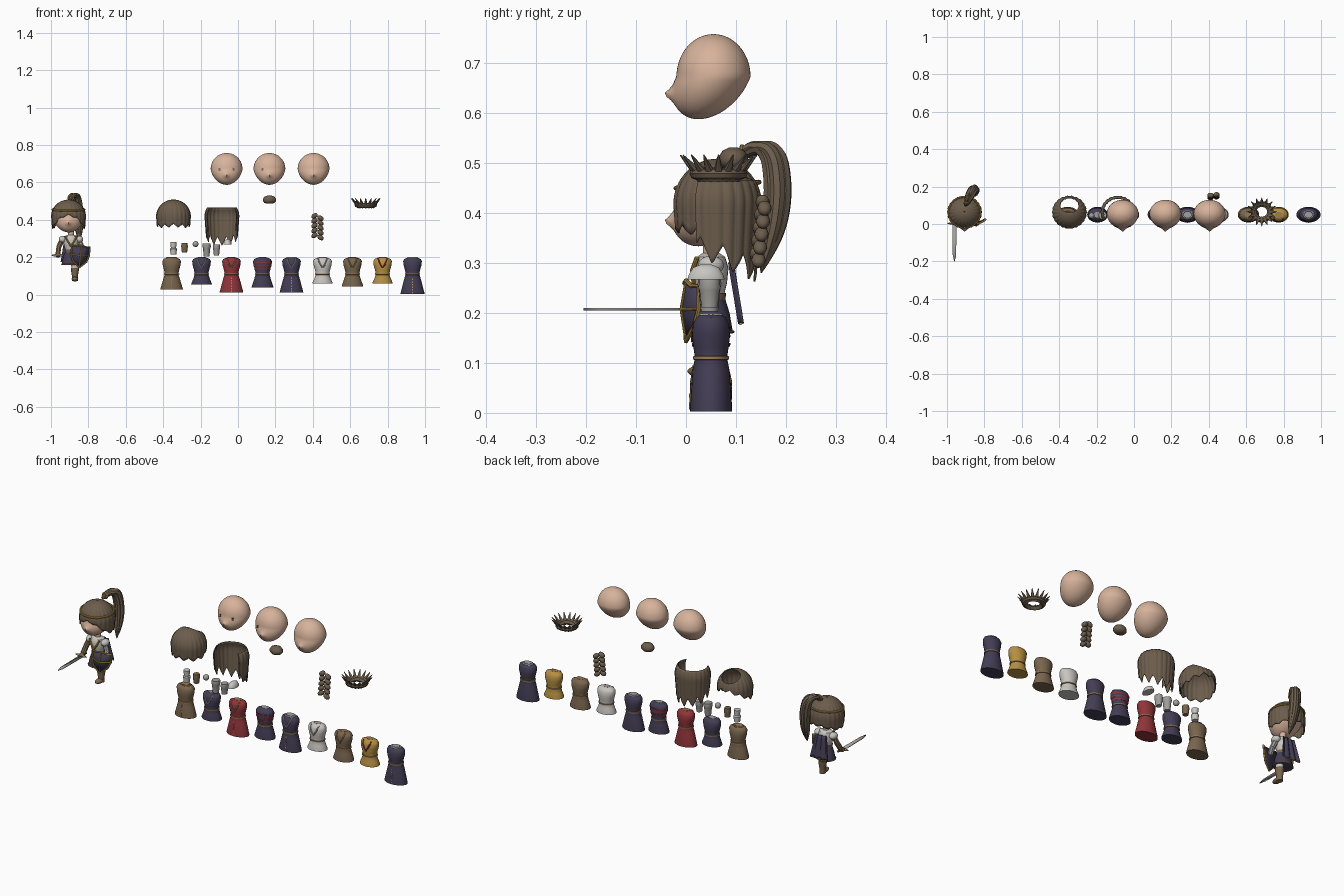
import bpy, bmesh
from math import sin, cos, pi, exp, sqrt, atan2
from mathutils import Matrix, Vector

cube = bpy.data.objects.get("Cube")
if cube:
    bpy.data.objects.remove(cube, do_unlink=True)
made = []


def material(name, rgb):
    m = bpy.data.materials.new(name)
    m.use_nodes = True
    m.diffuse_color = (*rgb, 1)
    m.node_tree.nodes["Principled BSDF"].inputs["Base Color"].default_value = (*rgb, 1)
    return m


skin = material("skin", (.68, .45, .33))
hair = material("hair brown", (.15, .11, .073))
navy = material("navy cloth", (.056, .047, .09))
red = material("red cloth", (.28, .035, .042))
gold = material("gold cloth", (.47, .28, .055))
white = material("white cloth", (.58, .56, .53))
steel = material("steel", (.36, .35, .33))
leather = material("leather", (.19, .13, .075))
bronze = material("bronze trim", (.33, .2, .09))
dark = material("dark line", (.03, .022, .018))


def finish(name, bm, mat, thick=0):
    bmesh.ops.remove_doubles(bm, verts=bm.verts, dist=1e-5)
    bmesh.ops.recalc_face_normals(bm, faces=bm.faces)
    me = bpy.data.meshes.new(name)
    bm.to_mesh(me)
    bm.free()
    me.materials.append(mat)
    ob = bpy.data.objects.new(name, me)
    bpy.context.collection.objects.link(ob)
    if thick:
        mod = ob.modifiers.new("thickness", 'SOLIDIFY')
        mod.thickness = thick
    made.append(ob)
    return ob


def grid(name, fn, nu, nv, mat, closed=True, cap=False, thick=0):
    """Surface from fn(u, v), with u running around and v running along."""
    bm = bmesh.new()
    cols = nu if closed else nu + 1
    rows = [[bm.verts.new(fn(i / nu, j / nv)) for i in range(cols)] for j in range(nv + 1)]
    for a, b in zip(rows, rows[1:]):
        for i in range(nu):
            k = (i + 1) % cols
            bm.faces.new((a[i], a[k], b[k], b[i]))
    if cap:
        bm.faces.new(rows[0])
        bm.faces.new(rows[-1])
    return finish(name, bm, mat, thick)


def loft(name, x, y, rings, mat, n=24):
    """Stacked ellipses given as (z, x radius, y radius)."""
    def fn(u, v):
        z, rx, ry = rings[round(v * (len(rings) - 1))]
        return x + rx * cos(2 * pi * u), y + ry * sin(2 * pi * u), z
    return grid(name, fn, n, len(rings) - 1, mat, cap=True)


def tube(name, pts, mat, r=.004, radii=None, cyclic=False, smooth=False):
    cu = bpy.data.curves.new(name, 'CURVE')
    cu.dimensions = '3D'
    cu.bevel_depth, cu.bevel_resolution, cu.use_fill_caps = r, 2, True
    sp = cu.splines.new('NURBS' if smooth else 'POLY')
    sp.points.add(len(pts) - 1)
    for i, p in enumerate(pts):
        sp.points[i].co = (*p, 1)
        sp.points[i].radius = radii[i] if radii else 1
    sp.use_cyclic_u = cyclic
    if smooth:
        sp.order_u, sp.use_endpoint_u, sp.resolution_u = 3, True, 6
    tmp = bpy.data.objects.new(name, cu)
    bpy.context.collection.objects.link(tmp)
    deps = bpy.context.evaluated_depsgraph_get()
    bm = bmesh.new()
    bm.from_mesh(bpy.data.meshes.new_from_object(tmp.evaluated_get(deps)))
    bpy.data.objects.remove(tmp, do_unlink=True)
    return finish(name, bm, mat)


def blobs(name, mats, mat, kind="ball"):
    bm = bmesh.new()
    for m in mats:
        if kind == "ball":
            bmesh.ops.create_uvsphere(bm, u_segments=14, v_segments=9, radius=1, matrix=m)
        elif kind == "cone":
            bmesh.ops.create_cone(bm, cap_ends=True, segments=8, radius1=1, radius2=.1, depth=2, matrix=m)
        else:
            bmesh.ops.create_cube(bm, size=2, matrix=m)
    return finish(name, bm, mat)


def place(loc, scale, rz=0, ry=0):
    return (Matrix.Translation(loc) @ Matrix.Rotation(rz, 4, 'Z') @ Matrix.Rotation(ry, 4, 'Y')
            @ Matrix.Diagonal((*scale, 1)))


def head(name, x, z):
    def fn(u, v):
        a, t = 2 * pi * u, pi * v
        dx, dy, dz = sin(t) * cos(a), sin(t) * sin(a), cos(t)
        low, d2 = max(0, -dz), dx * dx + (dz + .41) ** 2
        nose = (.005 * exp(-d2 / .08) + .013 * exp(-d2 / .015)) if dy < 0 else 0
        return (x + .085 * dx * (1 - .12 * low), .055 + .074 * dy - .03 * low - nose, z + .085 * dz)
    return grid(name, fn, 48, 32, skin)


def hair_shell(name, x, top, bottom, jag, a0=0, a1=2 * pi, nv=14):
    """Ribbed hair; azimuth 0 is the back, pi the front; edges are polar angles."""
    def fn(u, v):
        a = a0 + (a1 - a0) * u
        saw = abs((a * 3.5) % 2 - 1)
        s0 = top(a)
        s = s0 + (bottom(a) + jag * saw - s0) * v
        h = sin(min(s, pi / 2)) * (1 - .07 * max(0, s - pi / 2)) * (1 + .035 * abs(sin(a * 11)))
        zz = cos(s) if s < pi / 2 else pi / 2 - s
        return x + .09 * h * sin(a), .063 + .086 * h * cos(a), .418 + .09 * zz
    return grid(name, fn, 132, nv, hair, closed=a1 - a0 > 6, thick=.004)


# Spare heads with small eye marks
for i, x in enumerate((-.061, .168, .404)):
    head("spare_head_%d" % (i + 1), x, .672)
    sides = ((-1, 1), (-1,), ())[i]
    if sides:
        blobs("eye_marks_%d" % (i + 1), [place((x + s * .037, -.013, .668 + k * .005), (.005, .003, .0008))
                                         for s in sides for k in (-1, 0, 1)], dark, "box")

# Spare hair pieces
hair_shell("fringe_hair", -.345, lambda a: .02 + 1.05 * max(0, cos(a)) ** .7,
           lambda a: 1.72 - .3 * cos(a) + .25 * sin(a) ** 2, .2)
hair_shell("long_back_hair", -.086, lambda a: 1.02, lambda a: 2.45 + .35 * cos(a), .5, -2.1, 2.1)
loft("hair_bun", .168, .095, [(.486, .012, .01), (.49, .027, .022), (.5, .035, .029), (.512, .035, .029),
                              (.524, .026, .022), (.53, .01, .01)], hair)
blobs("hanging_braid", [place((.425 + s * .016, .155 - k * .003 + .002 * s, .415 - k * .026 - .006 * s),
                              (.019, .014, .013), 0, s * .6) for k in range(5) for s in (-1, 1)], hair)
ring = [2 * pi * k / 16 for k in range(16)]
blobs("crown_braid_leaves", [place((.683 + .058 * cos(a), .065 + .055 * sin(a), .492), (.011, .014, .032), a, .75)
                             for a in ring], hair, "cone")
tube("crown_braid_core", [(.683 + .048 * cos(a), .065 + .046 * sin(a), .478) for a in ring], hair, .012, cyclic=True)

# Loose arm and armour pieces
loft("white_sleeve", -.345, .045, [(.215, .015, .017), (.245, .019, .02), (.25, .014, .015), (.28, .017, .018)], white, 16)
loft("leather_cuff", -.286, .045, [(.225, .014, .015), (.25, .017, .018), (.258, .018, .019), (.275, .016, .017)], leather, 16)
blobs("elbow_ball", [place((-.227, .045, .27), (.016, .016, .016))], steel)
loft("steel_bracer", -.168, .047, [(.203, .015, .017), (.25, .02, .022), (.256, .023, .024), (.272, .021, .022)], steel, 16)
loft("steel_sleeve", -.115, .047, [(.21, .014, .016), (.245, .018, .02), (.25, .02, .022), (.268, .018, .02)], steel, 16)
loft("shoulder_plate", -.056, .04, [(.267, .022, .037), (.275, .022, .035), (.29, .016, .026), (.297, .005, .01)], white, 20)

# Row of dresses: x, hem height, cloth, decorations
dresses = [(-.355, .027, leather, "buttons collar"), (-.195, .053, navy, "lapel"),
           (-.035, .01, red, "buttons lapel"), (.131, .037, navy, "stripes"),
           (.286, .01, navy, "buttons lapel collar"), (.452, .059, white, "lapel"),
           (.612, .043, leather, "lapel"), (.773, .059, gold, "redlapel"), (.933, .003, navy, "buttons collar")]
for i, (x, hem, cloth, deco) in enumerate(dresses):
    n = "_%d" % (i + 1)
    w = .054 + (.06 - hem) * .18
    rings = [(hem, w, .042), (hem + .004, w, .042), (.085, .044, .037), (.11, .036, .032), (.13, .04, .035),
             (.155, .047, .038), (.178, .05, .036), (.19, .044, .03), (.196, .03, .022), (.199, .022, .017)]
    loft("dress" + n, x, .05, rings, cloth, 32)

    def front(dx, z):
        """Point on the front of the dress."""
        for (z0, a0, b0), (z1, a1, b1) in zip(rings, rings[1:]):
            if z0 <= z <= z1:
                t = (z - z0) / (z1 - z0)
                rx, ry = a0 + (a1 - a0) * t, b0 + (b1 - b0) * t
                return x + dx, .05 - ry * sqrt(max(0, 1 - (dx / rx) ** 2)), z

    loft("belt" + n, x, .05, [(.106, .037, .033), (.107, .041, .036), (.113, .041, .036), (.114, .037, .033)], bronze, 32)
    loft("neck_opening" + n, x, .05, [(.196, .02, .015), (.2, .02, .015)],
         bronze if cloth in (gold, leather, red) else steel)
    if "buttons" in deco:
        count = int((.1 - hem) / .014)
        blobs("front_buttons" + n, [place(front(0, hem + .008 + k * .014), (.0018, .002, .004))
                                    for k in range(count)], gold, "box")
    if "lapel" in deco:
        trim = red if "red" in deco else steel if cloth in (navy, white) else bronze
        for s, side in ((-1, "right"), (1, "left")):
            tube(side + "_lapel" + n, [front(s * d, z) for d, z in ((.024, .193), (.02, .178), (.012, .16), (.001, .143))],
                 trim, .004)
    if "collar" in deco:
        tube("collar" + n, [(x + .026 * cos(a), .05 + .02 * sin(a), .196) for a in ring],
             white if cloth == navy else bronze, .004, cyclic=True)
    if "stripes" in deco:
        for z, r in ((.136, .042), (.152, .0465), (.169, .0495)):
            loft("red_stripe" + n, x, .05, [(z - .004, r - .001, .0365), (z, r + .001, .0385), (z + .004, r + .001, .0385)], red, 32)

# Figure: head and hair
cx = -.906
head("figure_head", cx, .418)
hair_shell("figure_hair", cx, lambda a: .01,
           lambda a: 1.95 - .5 * max(0, -cos(a)) ** 2 + .25 * sin(a) ** 2, .12)
band = [2 * pi * k / 32 for k in range(32)]
tube("gold_headband", [(cx + .086 * cos(a), .063 + .083 * sin(a), .455 + .006 * sin(a)) for a in band], gold, .005, cyclic=True)
for k in range(5):
    o, q = .013 * cos(k * 2 * pi / 5), .013 * sin(k * 2 * pi / 5)
    tube("ponytail_lock_%d" % (k + 1),
         [(-.9, .1, .505), (-.885 + o, .135 + q, .535), (-.865 + o, .175 + q, .525), (-.855 + o, .185 + q, .45),
          (-.853 + o, .178 + q, .38), (-.85 + o / 2, .162 + q / 2, .32), (-.848, .15, .28)],
         hair, .015, [.5, .8, 1, 1.1, 1, .7, .1], smooth=True)
tube("ponytail_tie", [(-.893 + .014 * cos(a), .112, .518 + .014 * sin(a)) for a in ring], gold, .005, cyclic=True)

# Figure: body and clothes
bx = -.893
loft("figure_neck", bx, .05, [(.3, .016, .016), (.345, .016, .016)], skin, 12)
loft("figure_chest", bx, .05, [(.235, .029, .026), (.26, .036, .032), (.29, .043, .035), (.312, .036, .028), (.32, .018, .016)], white)
loft("figure_belt", bx, .05, [(.226, .032, .029), (.24, .033, .03)], leather)
loft("figure_skirt", bx, .05, [(.16, .05, .044), (.2, .042, .037), (.232, .03, .027)], navy)
tube("skirt_hem", [(bx + .05 * cos(a), .05 + .044 * sin(a), .162) for a in band], bronze, .003, cyclic=True)
for s, side in ((-1, "right"), (1, "left")):
    tube(side + "_chest_trim", [(bx + s * .03, .022, .31), (bx + s * .018, .013, .285), (bx, .016, .258)], gold, .005)
    blobs(side + "_pauldron", [place((bx + s * .045, .05, .295), (.021, .026, .019))], white)
grid("cape", lambda u, v: (bx + (u - .5) * (.07 + .04 * v), .088 + .02 * v + .004 * cos(u * 6 * pi), .3 - .122 * v),
     24, 8, navy, closed=False, thick=.004)
tube("cape_hem", [(bx + (k / 8 - .5) * .11, .109, .178) for k in range(9)], gold, .003)
tube("right_arm", [(-.942, .05, .29), (-.958, .045, .255), (-.963, .02, .215)], leather, .014)
tube("left_arm", [(-.85, .05, .29), (-.832, .045, .25), (-.84, .02, .225)], steel, .014)
blobs("right_glove", [place((-.962, .01, .21), (.014, .015, .013))], leather)
loft("leg", -.872, .05, [(.12, .018, .018), (.18, .021, .021)], white, 16)
loft("boot_shaft", -.872, .05, [(.073, .016, .018), (.1, .016, .018), (.135, .022, .023), (.143, .022, .023)], leather, 16)
blobs("boot_foot", [place((-.872, .035, .083), (.018, .032, .013))], leather)

# Sword pointing forward
blade = bmesh.new()
outline = [blade.verts.new((-.96 + x, y, .21)) for x, y in ((-.011, 0), (-.009, -.17), (0, -.205), (.009, -.17), (.011, 0))]
blade.faces.new(outline)
finish("sword_blade", blade, steel, .005)
blobs("sword_guard", [place((-.963, .003, .21), (.036, .006, .007))], bronze)
tube("sword_grip", [(-.96, 0, .21), (-.96, .042, .21)], leather, .006)

# Kite shield with a gold rim and cross
half = [(.0, .058), (.027, .05), (.05, .052), (.051, .005), (.038, -.03), (.0, -.064)]
shape = half + [(-x, z) for x, z in half[-2:0:-1]]
tilt = Matrix.Rotation(.1, 3, 'Y') @ Matrix.Rotation(.25, 3, 'Z')
rim = [Vector((-.842, 0, .207)) + tilt @ Vector((x, x * x * 5, z)) for x, z in shape]
sb = bmesh.new()
ve = [sb.verts.new(p) for p in rim]
mid = sb.verts.new((-.842, -.008, .207))
for i in range(len(ve)):
    sb.faces.new((ve[i - 1], ve[i], mid))
finish("shield_plate", sb, navy, .006)
tube("shield_rim", rim, gold, .0045, cyclic=True)
tube("shield_cross_upright", [rim[0], (-.842, -.01, .207), rim[5]], gold, .003)
for s, i in (("right", 7), ("left", 3)):
    tube("shield_cross_" + s, [rim[i], (-.842, -.01, .207)], gold, .003)

# Smooth shading that keeps edges sharp
bpy.ops.object.select_all(action='DESELECT')
for ob in made:
    ob.select_set(True)
bpy.context.view_layer.objects.active = made[0]
bpy.ops.object.shade_smooth_by_angle(angle=.7)
